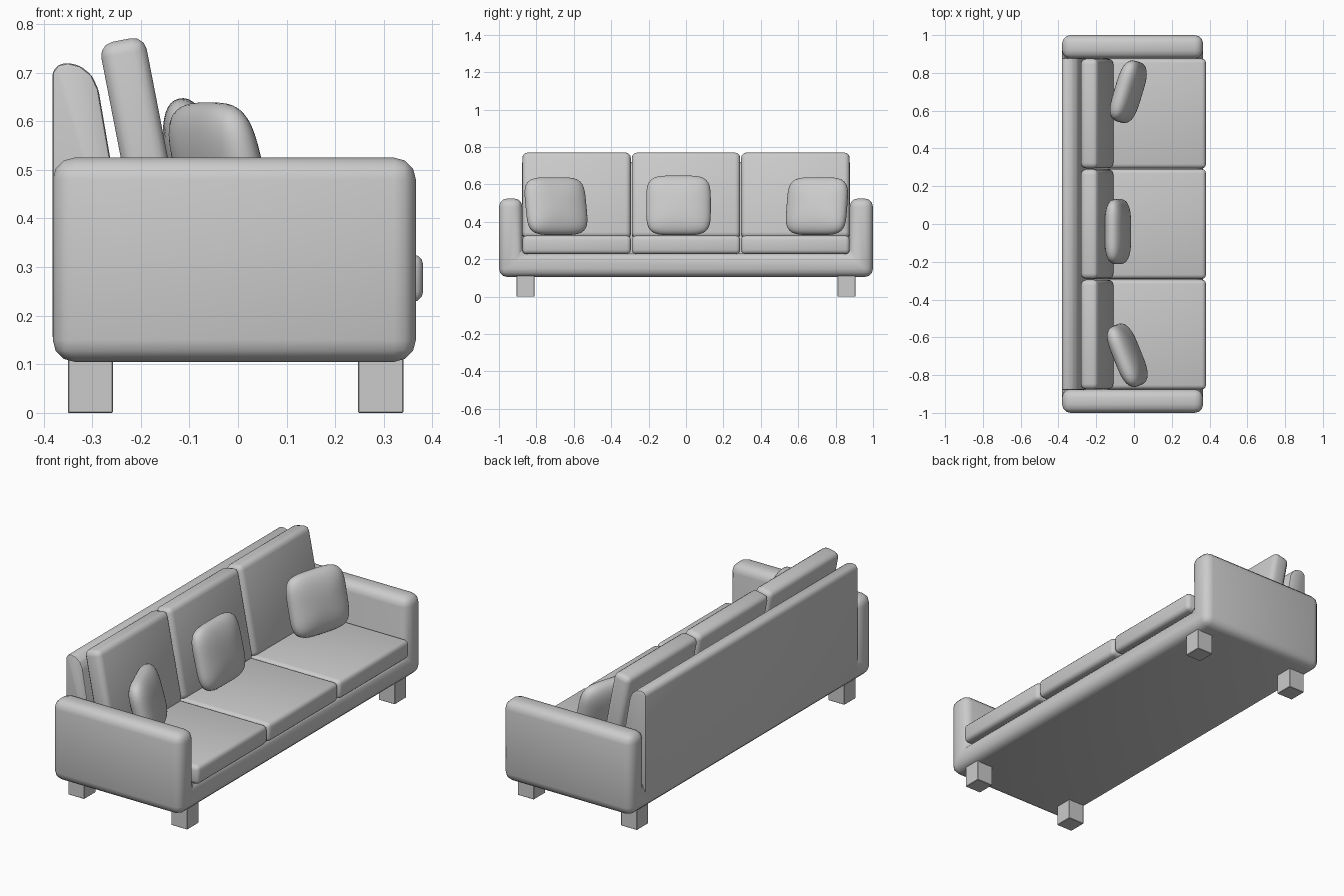
import bpy, bmesh
from math import radians
from mathutils import Matrix, Vector

if "Cube" in bpy.data.objects:
    bpy.data.objects.remove(bpy.data.objects["Cube"])


def finish(bm, name, bevel=0.0, segments=3):
    """Bevel, store and smooth a bmesh as a named object."""
    bmesh.ops.recalc_face_normals(bm, faces=bm.faces)
    if bevel:
        bmesh.ops.bevel(bm, geom=bm.edges[:], offset=bevel, segments=segments,
                        profile=0.5, affect='EDGES', clamp_overlap=True)
    me = bpy.data.meshes.new(name)
    bm.to_mesh(me)
    bm.free()
    ob = bpy.data.objects.new(name, me)
    bpy.context.collection.objects.link(ob)
    bpy.ops.object.select_all(action='DESELECT')
    ob.select_set(True)
    bpy.context.view_layer.objects.active = ob
    bpy.ops.object.shade_smooth_by_angle(angle=radians(35))
    return ob


def box(name, x, y, z, bevel, segments=3):
    """Rounded box from (min, max) ranges."""
    bm = bmesh.new()
    bmesh.ops.create_cube(bm, size=1)
    for v in bm.verts:
        v.co = Vector([(r[0] + r[1]) / 2 + c * (r[1] - r[0])
                       for c, r in zip(v.co, (x, y, z))])
    return finish(bm, name, bevel, segments)


def prism(name, pts, axis, lo, hi, bevel, segments=3):
    """Extrude a closed profile along x (yz points) or y (xz points)."""
    bm = bmesh.new()
    if axis == 'x':
        vs = [bm.verts.new((lo, a, b)) for a, b in pts]
        step = Vector((hi - lo, 0, 0))
    else:
        vs = [bm.verts.new((a, lo, b)) for a, b in pts]
        step = Vector((0, hi - lo, 0))
    f = bm.faces.new(vs)
    ext = bmesh.ops.extrude_face_region(bm, geom=[f])
    if f.is_valid and len(bm.faces) < len(pts) + 2:
        bm.faces.new(vs)
    bmesh.ops.translate(bm, vec=step, verts=[g for g in ext['geom']
                                             if isinstance(g, bmesh.types.BMVert)])
    return finish(bm, name, bevel, segments)


def pillow(name, loc, size, turn, lean):
    """Puffy square pillow: a cube grid pushed onto a superellipsoid."""
    bm = bmesh.new()
    bmesh.ops.create_cube(bm, size=2)
    bmesh.ops.subdivide_edges(bm, edges=bm.edges[:], cuts=11, use_grid_fill=True)
    p, r = 4.5, 2.3
    for v in bm.verts:
        a, b, c = (abs(k) for k in v.co)
        n = ((b ** p + c ** p) ** (r / p) + a ** r) ** (1 / r)
        v.co = Vector([k / n * s / 2 for k, s in zip(v.co, size)])
    rot = Matrix.Rotation(radians(turn), 4, 'Z') @ Matrix.Rotation(radians(-lean), 4, 'Y')
    bm.transform(Matrix.Translation(loc) @ rot)
    return finish(bm, name)


# U-shaped frame: base and both arms in one piece
prism('frame', [(-1, 0.105), (1, 0.105), (1, 0.525), (0.875, 0.525), (0.875, 0.23),
                (-0.875, 0.23), (-0.875, 0.525), (-1, 0.525)],
      'x', -0.381, 0.366, 0.045)

# Backrest: tapered panel with a rounded front top edge
prism('backrest', [(-0.382, 0.15), (-0.20, 0.15), (-0.263, 0.525), (-0.287, 0.665),
                   (-0.301, 0.695), (-0.325, 0.714), (-0.35, 0.72), (-0.37, 0.716), (-0.382, 0.70)],
      'y', -0.878, 0.878, 0.008, 2)

# Seat and back cushions, three of each
for i, yc in enumerate((-0.585, 0, 0.585)):
    y = (yc - 0.29, yc + 0.29)
    box(f'seat_cushion_{i + 1}', (-0.30, 0.381), y, (0.228, 0.326), 0.022)
    bc = box(f'back_cushion_{i + 1}', (-0.095, 0), y, (-0.02, 0.446), 0.028)
    bc.location = (-0.108, 0, 0.338)
    bc.rotation_euler = (0, radians(-11), 0)

# Throw pillows
pillow('middle_pillow', (-0.085, -0.04, 0.488), (0.115, 0.345, 0.325), 0, 13)
pillow('left_pillow', (-0.035, -0.695, 0.484), (0.125, 0.345, 0.315), 22, 14)
pillow('right_pillow', (-0.03, 0.70, 0.484), (0.125, 0.335, 0.315), -17, 14)

# Legs
for xn, xr in (('back', (-0.35, -0.257)), ('front', (0.247, 0.34))):
    for yn, s in (('left', -1), ('right', 1)):
        box(f'{xn}_{yn}_leg', xr, sorted((s * 0.81, s * 0.905)), (0, 0.13), 0.002, 1)
